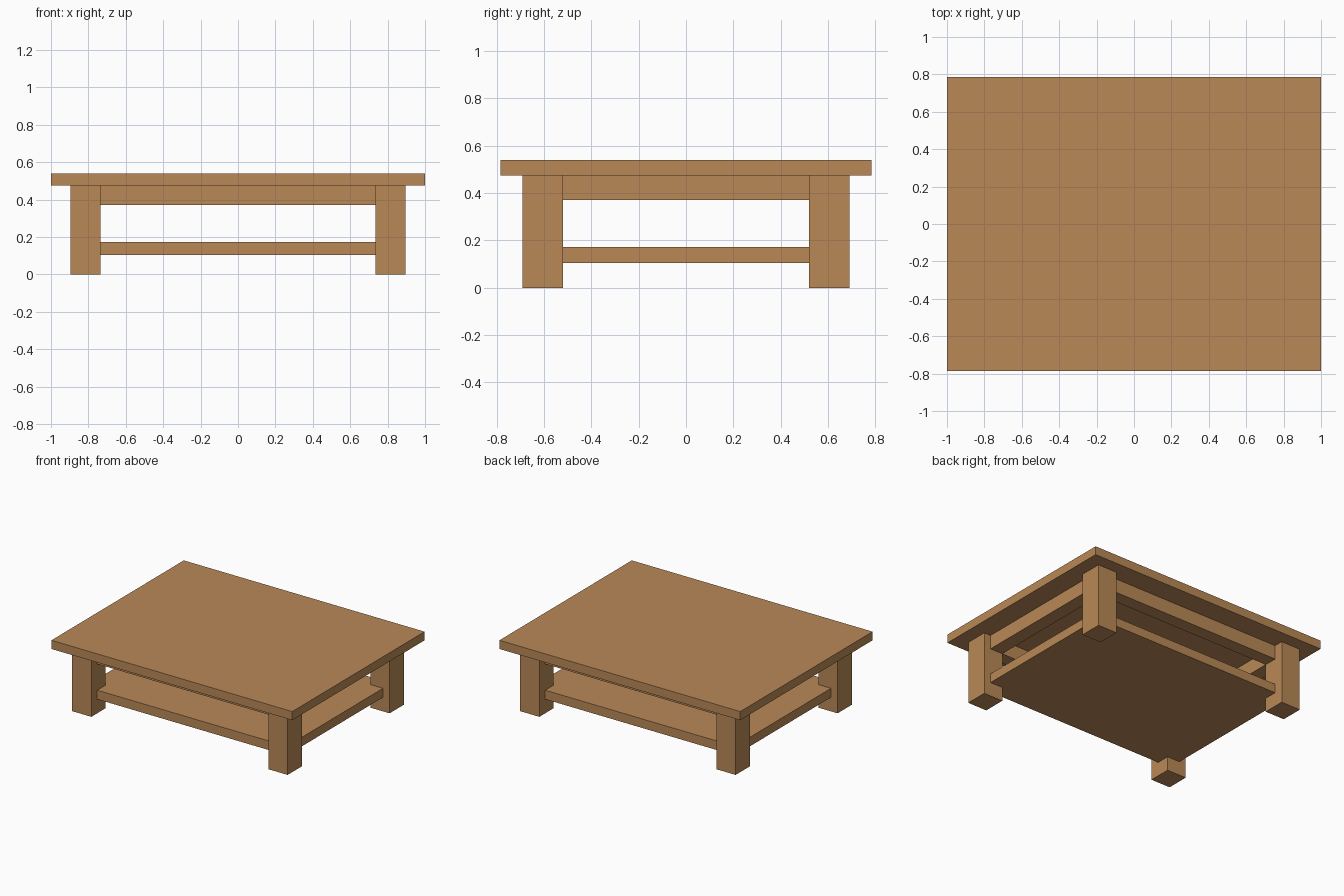
import bpy

if "Cube" in bpy.data.objects:
    bpy.data.objects.remove(bpy.data.objects["Cube"])

wood = bpy.data.materials.new("warm wood")
wood.diffuse_color = (0.49, 0.25, 0.095, 1)
wood.use_nodes = True
wood.node_tree.nodes["Principled BSDF"].inputs["Base Color"].default_value = wood.diffuse_color


def box(name, x0, x1, y0, y1, z0, z1):
    bpy.ops.mesh.primitive_cube_add(
        size=1, location=((x0 + x1) / 2, (y0 + y1) / 2, (z0 + z1) / 2))
    ob = bpy.context.object
    ob.name = name
    ob.scale = (x1 - x0, y1 - y0, z1 - z0)
    bpy.ops.object.transform_apply(location=False, rotation=False, scale=True)
    ob.data.materials.append(wood)
    return ob


# Table top and lower shelf (shelf corners are housed in the legs)
box("table_top", -1, 1, -0.785, 0.785, 0.475, 0.54)
box("lower_shelf", -0.84, 0.84, -0.62, 0.62, 0.105, 0.173)

# Four square legs
for sx, xn in ((-1, "left"), (1, "right")):
    for sy, yn in ((-1, "front"), (1, "back")):
        x, y = sorted((sx * 0.735, sx * 0.895)), sorted((sy * 0.52, sy * 0.69))
        box(f"{yn}_{xn}_leg", *x, *y, 0, 0.475)

# Apron rails between the legs, under the top
for s, xn, yn in ((-1, "left", "front"), (1, "right", "back")):
    box(f"{yn}_apron", -0.735, 0.735, *sorted((s * 0.52, s * 0.62)), 0.37, 0.475)
    box(f"{xn}_apron", *sorted((s * 0.735, s * 0.84)), -0.52, 0.52, 0.37, 0.475)
